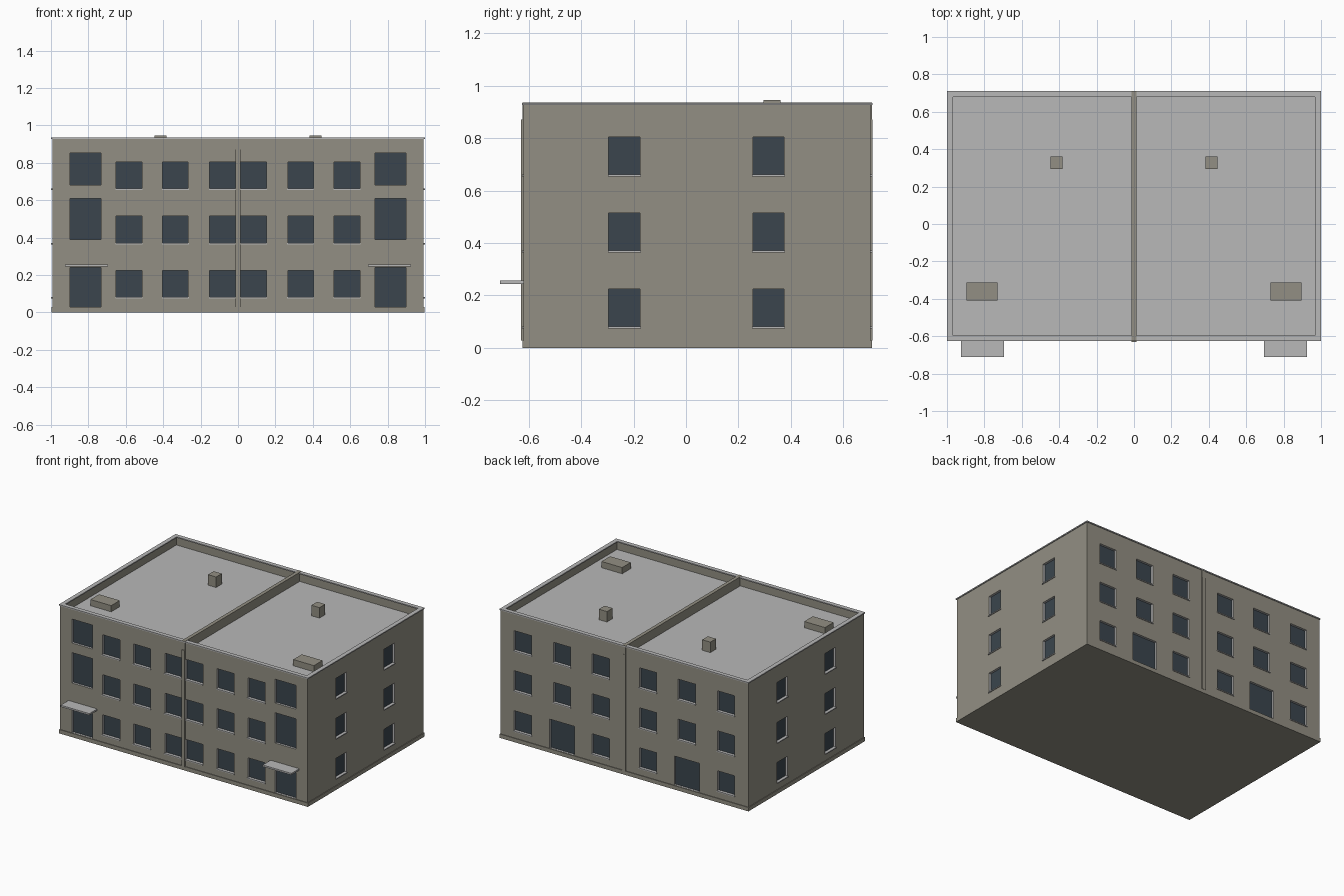
import bpy
import bmesh
from mathutils import Vector

if "Cube" in bpy.data.objects:
    bpy.data.objects.remove(bpy.data.objects["Cube"])


def material(name, rgb):
    m = bpy.data.materials.new(name)
    m.diffuse_color = (*rgb, 1)
    m.use_nodes = True
    m.node_tree.nodes["Principled BSDF"].inputs["Base Color"].default_value = m.diffuse_color
    return m


WALL = material("warm grey wall", (0.29, 0.275, 0.227))
LIGHT = material("light grey trim", (0.48, 0.48, 0.48))
GLASS = material("dark blue glass", (0.043, 0.06, 0.075))

X, Y0, Y1 = 0.993, -0.62, 0.705     # outer wall planes
TOP, ROOF = 0.93, 0.87              # parapet top and roof deck
DEPTH = 0.02                        # window recess


def boxes(name, items, *mats):
    """One object made of boxes given as (x0, x1, y0, y1, z0, z1)."""
    bm = bmesh.new()
    for x0, x1, y0, y1, z0, z1 in items:
        for v in bmesh.ops.create_cube(bm, size=1)["verts"]:
            v.co = Vector((x1 if v.co.x > 0 else x0,
                           y1 if v.co.y > 0 else y0,
                           z1 if v.co.z > 0 else z0))
    me = bpy.data.meshes.new(name)
    bm.to_mesh(me)
    bm.free()
    for m in mats:
        me.materials.append(m)
    ob = bpy.data.objects.new(name, me)
    bpy.context.scene.collection.objects.link(ob)
    return ob


# Openings: (side, centre along wall, width, bottom, top)
ROWS = [(0.08, 0.225), (0.37, 0.515), (0.66, 0.805)]
openings, silled = [], []
for s in (-1, 1):
    for z0, z1 in [(0.03, 0.24), (0.39, 0.61), (0.68, 0.853)]:
        openings.append(("front", s * 0.815, 0.165, z0, z1))
    for i, (z0, z1) in enumerate(ROWS):
        for c in (0.083, 0.335, 0.583):
            silled.append(("front", s * c, 0.138, z0, z1))
        for c in (0.19, 0.5, 0.815):
            if c == 0.5 and i == 0:
                openings.append(("back", s * c, 0.2, 0.03, 0.24))
            else:
                silled.append(("back", s * c, 0.138, z0, z1))
        for c in (-0.235, 0.315):
            silled.append(("right" if s > 0 else "left", c, 0.12, z0, z1))
openings += silled


def slab(opening, a, b):
    """Box over an opening, from offset a to b along the outward direction."""
    side, c, w, z0, z1 = opening
    plane, d = {"front": (Y0, -1), "back": (Y1, 1),
                "left": (-X, -1), "right": (X, 1)}[side]
    p, q = sorted((plane + d * a, plane + d * b))
    u, v = c - w / 2, c + w / 2
    return (u, v, p, q, z0, z1) if side in ("front", "back") else (p, q, u, v, z0, z1)


# Building shell with sunken roof deck
shell = boxes("building_shell", [(-X, X, Y0, Y1, 0, TOP)], WALL, LIGHT)
bm = bmesh.new()
bm.from_mesh(shell.data)
top = max(bm.faces, key=lambda f: f.calc_center_median().z)
bmesh.ops.inset_region(bm, faces=[top], thickness=0.025)
deck = bmesh.ops.extrude_discrete_faces(bm, faces=[top])["faces"][0]
deck.material_index = 1
for v in deck.verts:
    v.co.z = ROOF
bmesh.ops.recalc_face_normals(bm, faces=bm.faces)
bm.to_mesh(shell.data)
bm.free()

# Cut the openings, leaving light reveals
cutter = boxes("opening_cutter", [slab(o, -DEPTH, 0.05) for o in openings], WALL, LIGHT)
for p in cutter.data.polygons:
    p.material_index = 1
mod = shell.modifiers.new("openings", "BOOLEAN")
mod.operation = "DIFFERENCE"
mod.solver = "EXACT"
mod.object = cutter
bpy.context.view_layer.objects.active = shell
bpy.ops.object.modifier_apply(modifier=mod.name)
bpy.data.objects.remove(cutter)

# Glass panes and window sills
boxes("window_panes", [slab(o, -DEPTH - 0.003, -DEPTH + 0.004) for o in openings], GLASS)
boxes("window_sills", [slab((s, c, w + 0.006, z0 - 0.006, z0 + 0.001), -DEPTH, 0.006)
                       for s, c, w, z0, z1 in silled], LIGHT)


def ring(name, out, inner, z0, z1, mat):
    """Rectangular band around the walls."""
    a, b = X + out, X - inner
    f, g, h, k = Y0 - out, Y0 + inner, Y1 - inner, Y1 + out
    boxes(name, [(-a, a, f, g, z0, z1), (-a, a, h, k, z0, z1),
                 (-a, -b, g, h, z0, z1), (b, a, g, h, z0, z1)], mat)


# Plinth and parapet cap
ring("plinth", 0.005, 0.01, 0, 0.028, WALL)
ring("parapet_cap", 0.006, 0.025, TOP - 0.004, TOP + 0.004, LIGHT)

# Party wall on the roof and the joint strips on both facades
boxes("roof_party_wall", [(-0.013, 0.013, Y0 - 0.005, Y1 + 0.005, ROOF - 0.005, TOP + 0.006)], WALL)
boxes("facade_strips", [(-0.013, 0.013, Y0 - 0.01, Y0 + 0.01, 0.028, 0.872),
                        (-0.013, 0.013, Y1 - 0.01, Y1 + 0.007, 0.028, 0.872)], WALL)

# Mirrored extras: entrance canopies, chimneys, roof hatches
for side, s in (("left", -1), ("right", 1)):
    for name, a, b, y0, y1, z0, z1, mat in (
            ("canopy", 0.695, 0.925, -0.71, Y0 + 0.005, 0.244, 0.256, LIGHT),
            ("chimney", 0.382, 0.447, 0.295, 0.36, ROOF - 0.005, 0.946, WALL),
            ("roof_hatch", 0.73, 0.896, -0.41, -0.312, ROOF - 0.005, 0.915, WALL)):
        x0, x1 = sorted((s * a, s * b))
        boxes(f"{name}_{side}", [(x0, x1, y0, y1, z0, z1)], mat)
